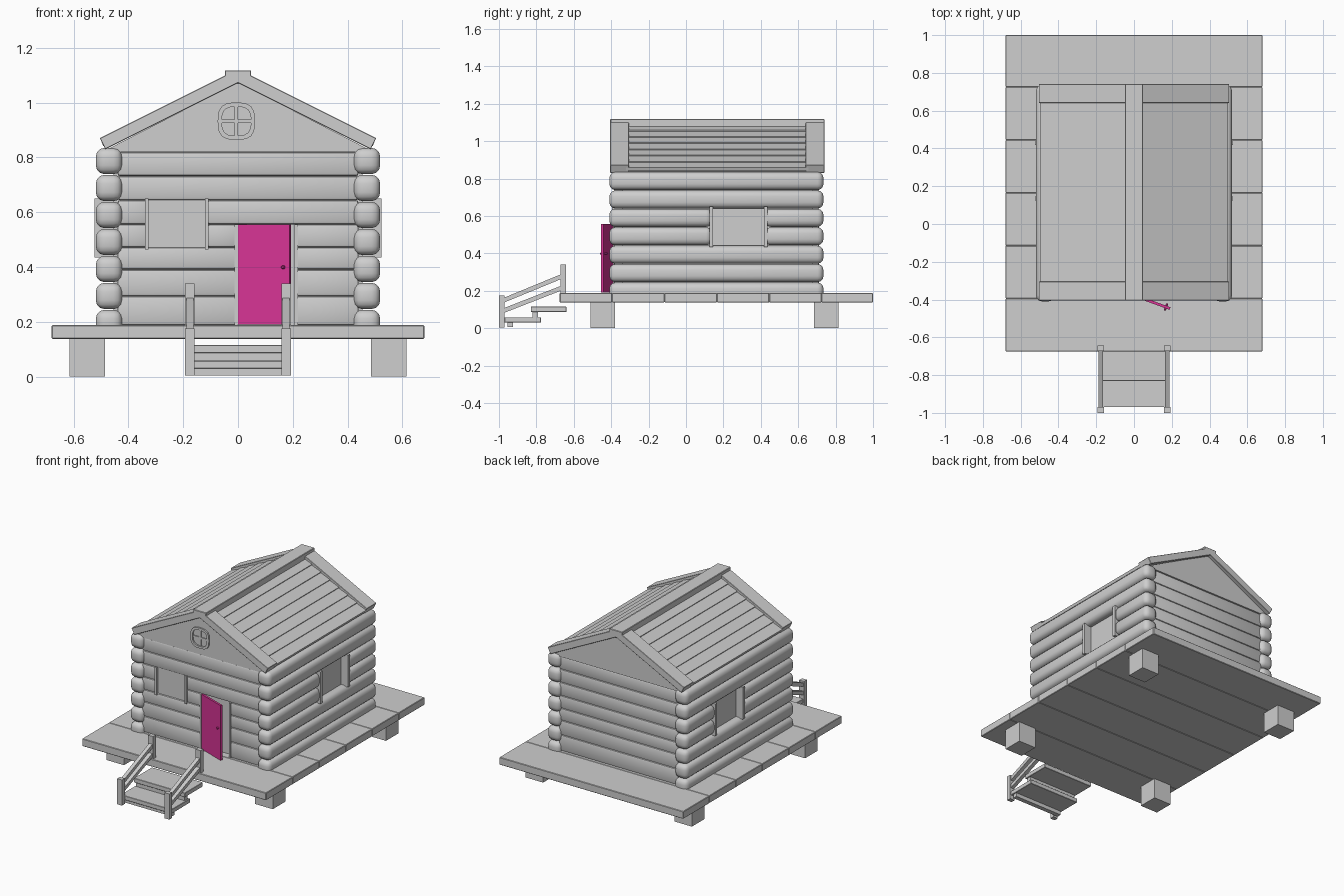
import bpy, bmesh, math
from mathutils import Matrix, Vector

default = bpy.data.objects.get("Cube")
if default:
    bpy.data.objects.remove(default, do_unlink=True)


def material(name, rgb):
    m = bpy.data.materials.new(name)
    m.use_nodes = True
    color = (*rgb, 1)
    m.diffuse_color = color
    m.node_tree.nodes["Principled BSDF"].inputs["Base Color"].default_value = color
    return m


GREY = material("light_grey", (0.62, 0.62, 0.62))
PINK = material("magenta", (0.68, 0.035, 0.3))


def finish(name, bm, mat=GREY):
    bmesh.ops.recalc_face_normals(bm, faces=bm.faces)
    mesh = bpy.data.meshes.new(name)
    bm.to_mesh(mesh)
    bm.free()
    mesh.materials.append(mat)
    ob = bpy.data.objects.new(name, mesh)
    bpy.context.collection.objects.link(ob)
    return ob


def box(name, x, y, z, mat=GREY, bevel=0.0, segments=1):
    """Box between (low, high) pairs on each axis."""
    pairs = (x, y, z)
    mid = Vector([(a + b) / 2 for a, b in pairs])
    size = [abs(b - a) for a, b in pairs]
    bm = bmesh.new()
    bmesh.ops.create_cube(bm, size=1, matrix=Matrix.Diagonal((*size, 1)))
    if bevel:
        bmesh.ops.bevel(bm, geom=bm.edges[:], offset=bevel, segments=segments,
                        profile=0.5, affect='EDGES')
    ob = finish(name, bm, mat)
    ob.location = mid
    return ob


def log(name, x, y, z, bevel, segments):
    ob = box(name, x, y, z, GREY, bevel, segments)
    bpy.ops.object.select_all(action='DESELECT')
    ob.select_set(True)
    bpy.context.view_layer.objects.active = ob
    bpy.ops.object.shade_smooth_by_angle(angle=math.radians(35))


def prism(name, outline, y0, y1):
    """Extrude an x-z outline along y."""
    bm = bmesh.new()
    face = bm.faces.new([bm.verts.new((x, y0, z)) for x, z in outline])
    new = bmesh.ops.extrude_face_region(bm, geom=[face])["geom"]
    bmesh.ops.translate(bm, vec=(0, y1 - y0, 0),
                        verts=[v for v in new if isinstance(v, bmesh.types.BMVert)])
    return finish(name, bm)


# Deck planks and foundation blocks
edges = [-0.675, -0.395, -0.115, 0.165, 0.445, 0.725, 1.0]
for a, b in zip(edges, edges[1:]):
    box("deck_plank", (-0.68, 0.68), (a, b), (0.138, 0.188), bevel=0.003)
for s in (-1, 1):
    for y in (-0.445, 0.75):
        box("foundation_block", (s * 0.485, s * 0.615), (y - 0.066, y + 0.066), (0, 0.14))

# Side wall logs, split around the window on two rows
Y0, Y1 = -0.41, 0.735
PITCH = 0.0985
for s in (-1, 1):
    for row in range(7):
        z = 0.196 + row * PITCH
        spans = [(Y0, 0.14), (0.42, Y1)] if row in (3, 4) else [(Y0, Y1)]
        for span in spans:
            log("side_log", (s * 0.422, s * 0.519), span, (z - 0.048, z + 0.048), 0.032, 3)
    box("side_wall_core", (s * 0.43, s * 0.455), (-0.34, 0.68), (0.188, 0.83))
    box("side_window_pane", (s * 0.45, s * 0.47), (0.13, 0.43), (0.437, 0.643))
    for y in (0.125, 0.417):
        box("side_window_post", (s * 0.45, s * 0.523), (y, y + 0.02), (0.435, 0.65))

# Front and back wall logs, with gaps for the front window and doorway
rows = [0.188, 0.294, 0.391, 0.472, 0.556, 0.644, 0.732, 0.819]
for i, (a, b) in enumerate(zip(rows, rows[1:])):
    log("back_log", (-0.44, 0.44), (0.64, 0.712), (a, b), 0.01, 2)
    cuts = [-0.44]
    if i in (3, 4):
        cuts += [-0.33, -0.112]
    if i < 4:
        cuts += [-0.004, 0.21]
    cuts.append(0.44)
    for x0, x1 in zip(cuts[::2], cuts[1::2]):
        log("front_log", (x0, x1), (-0.385, -0.31), (a, b), 0.01, 2)

box("front_window_pane", (-0.335, -0.11), (-0.375, -0.33), (0.468, 0.645))
for x in (-0.34, -0.12):
    box("front_window_post", (x, x + 0.013), (-0.395, -0.33), (0.464, 0.65))

# Doorway, open door and knob
box("doorway_panel", (-0.01, 0.215), (-0.345, -0.32), (0.188, 0.556))
for x in (-0.013, 0.206):
    box("door_jamb", (x, x + 0.013), (-0.39, -0.33), (0.188, 0.556))
hinge = Matrix.Translation((0, -0.378, 0)) @ Matrix.Rotation(math.radians(-20), 4, 'Z')
for part in (box("door", (0, 0.203), (-0.007, 0.007), (0.19, 0.556), PINK),
             box("door_knob", (0.174, 0.186), (-0.02, 0.02), (0.393, 0.405), PINK, 0.003)):
    part.matrix_world = hinge @ Matrix.Translation(part.location)

# Gables
for y0, y1 in ((-0.387, -0.34), (0.67, 0.717)):
    prism("gable", [(-0.497, 0.819), (0.497, 0.819), (0, 1.075)], y0, y1)


# Round gable window: soft square ring with crossed bars
def soft_circle(radius, n=24):
    pts = []
    for k in range(n):
        c, q = math.cos(math.tau * k / n), math.sin(math.tau * k / n)
        r = radius / (abs(c) ** 3 + abs(q) ** 3) ** (1 / 3)
        pts.append((r * c, r * q))
    return pts


cx, cz = -0.006, 0.932
bm = bmesh.new()
loops = [[bm.verts.new((cx + x, y, cz + z)) for x, z in soft_circle(r)]
         for r, y in ((0.068, -0.38), (0.068, -0.397), (0.053, -0.397), (0.053, -0.38))]
for la, lb in zip(loops, loops[1:]):
    for k in range(len(la)):
        j = (k + 1) % len(la)
        bm.faces.new((la[k], la[j], lb[j], lb[k]))
finish("gable_window_ring", bm)
box("gable_window_upright", (cx - 0.006, cx + 0.006), (-0.393, -0.38), (cz - 0.055, cz + 0.055))
box("gable_window_crossbar", (cx - 0.055, cx + 0.055), (-0.393, -0.38), (cz - 0.006, cz + 0.006))

# Roof: boards laid along each slope
SLOPE = math.atan(0.5)
RISE = 1.1 * math.cos(SLOPE)


def slope_board(name, side, u, y, v, tilt=0.0, bevel=0.0):
    """Board with u down the slope from the ridge and v out from the roof face."""
    ob = box(name, (0, u[1] - u[0]), y, v, bevel=bevel)
    mid = Vector(((u[0] + u[1]) / 2, ob.location.y, ob.location.z))
    ridge = Matrix.Translation((0, 0, 1.1225))
    lean = Matrix.Rotation(SLOPE, 4, 'Y')
    ob.matrix_world = ridge @ lean @ Matrix.Translation(mid) @ Matrix.Rotation(-tilt, 4, 'Y')
    if side < 0:
        ob.matrix_world = Matrix.Rotation(math.pi, 4, 'Z') @ ob.matrix_world
        ob.location.y = mid.y


for s in (-1, 1):
    slope_board("roof_base", s, (0.02, 0.56), (-0.37, 0.70), (-0.046, -0.034))
    for y in ((-0.405, -0.305), (0.64, 0.741)):
        slope_board("barge_board", s, (0.02, 0.564), y, (-0.045, 0), bevel=0.002)
    for k in range(7):
        u = 0.04 + k * 0.0745
        slope_board("roof_plank", s, (u, u + 0.078), (-0.32, 0.655), (-0.034, -0.016), tilt=0.09)
box("ridge_cap", (-0.048, 0.048), (-0.405, 0.741), (1.07, 1.118), bevel=0.003)

# Steps with railings
box("lower_step", (-0.188, 0.188), (-0.97, -0.775), (0.03, 0.058), bevel=0.002)
box("upper_step", (-0.188, 0.188), (-0.83, -0.64), (0.086, 0.115), bevel=0.002)
box("lower_step_beam", (-0.18, 0.18), (-0.955, -0.925), (0.005, 0.03))
box("upper_step_beam", (-0.18, 0.18), (-0.82, -0.79), (0.058, 0.086))
for s in (-1, 1):
    rail_x = (s * 0.158, s * 0.193)
    box("lower_post", rail_x, (-1.0, -0.97), (0.004, 0.175))
    box("upper_post", rail_x, (-0.672, -0.642), (0.188, 0.34))
    for low, high in ((0.145, 0.28), (0.09, 0.218)):
        a, b = Vector((0, -0.985, low)), Vector((0, -0.657, high))
        half = (b - a).length / 2
        rail = box("hand_rail", (s * 0.163, s * 0.188), (-half, half), (-0.012, 0.012))
        rail.location.yz = ((a + b) / 2).yz
        rail.rotation_euler.x = math.atan2(high - low, b.y - a.y)
